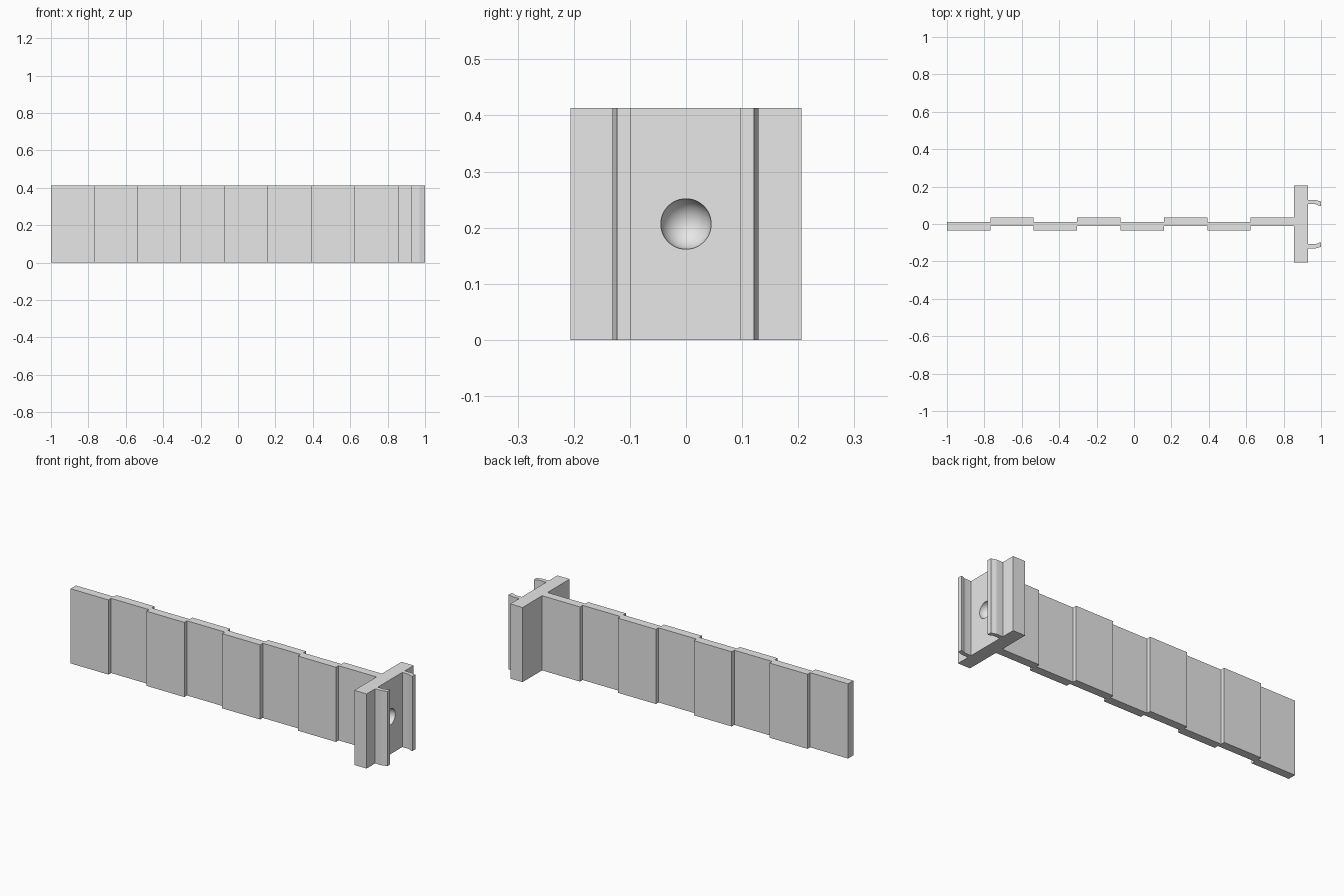
import bpy
import bmesh
import math

if "Cube" in bpy.data.objects:
    bpy.data.objects.remove(bpy.data.objects["Cube"], do_unlink=True)

HEIGHT = 0.413

grey = bpy.data.materials.new("plain grey")
grey.use_nodes = True
grey.diffuse_color = (0.8, 0.8, 0.8, 1)
grey.node_tree.nodes["Principled BSDF"].inputs["Base Color"].default_value = (0.8, 0.8, 0.8, 1)


def add_object(name, bm):
    mesh = bpy.data.meshes.new(name)
    bm.to_mesh(mesh)
    bm.free()
    mesh.materials.append(grey)
    obj = bpy.data.objects.new(name, mesh)
    bpy.context.collection.objects.link(obj)
    return obj


def extrude_profile(name, points):
    """Raise a plan outline to the full height."""
    bm = bmesh.new()
    face = bm.faces.new([bm.verts.new((x, y, 0)) for x, y in points])
    result = bmesh.ops.extrude_face_region(bm, geom=[face])
    top = [v for v in result["geom"] if isinstance(v, bmesh.types.BMVert)]
    bmesh.ops.translate(bm, verts=top, vec=(0, 0, HEIGHT))
    bmesh.ops.recalc_face_normals(bm, faces=bm.faces[:])
    return add_object(name, bm)


def smooth(obj):
    bpy.ops.object.select_all(action="DESELECT")
    obj.select_set(True)
    bpy.context.view_layer.objects.active = obj
    bpy.ops.object.shade_smooth_by_angle(angle=math.radians(35))


# Long stepped strip: panels alternate to the front and to the back
PANELS, START, END = 8, -1.0, 0.856
step = (END - START) / PANELS
lower, upper = [], []
for i in range(PANELS):
    y0, y1 = (-0.035, 0.012) if i % 2 == 0 else (-0.012, 0.035)
    for x in (START + i * step, START + (i + 1) * step):
        lower.append((x, y0))
        upper.append((x, y1))
extrude_profile("stepped_strip", lower + upper[::-1])

# Cross plate at the end of the strip
plate = extrude_profile("end_plate", [(END, -0.206), (0.931, -0.206),
                                      (0.931, 0.206), (END, 0.206)])

# Round dimple in the outer face of the plate
bm = bmesh.new()
bmesh.ops.create_uvsphere(bm, u_segments=48, v_segments=24, radius=0.045)
bmesh.ops.translate(bm, verts=bm.verts[:], vec=(0.931, 0, HEIGHT / 2))
cutter = add_object("dimple_cutter", bm)
cutter.hide_render = True
cut = plate.modifiers.new("dimple", "BOOLEAN")
cut.operation = "DIFFERENCE"
cut.solver = "EXACT"
cut.object = cutter
bpy.context.view_layer.objects.active = plate
bpy.ops.object.modifier_apply(modifier=cut.name)
bpy.data.objects.remove(cutter, do_unlink=True)
smooth(plate)

# Pair of clip rails whose tips bend gently inward
for side, name in ((1, "clip_rail_left"), (-1, "clip_rail_right")):
    outer, inner = [(0.93, 0.13)], [(0.93, 0.107)]
    for i in range(9):
        t = i / 8
        bend = 0.008 * (1 - math.cos(math.pi * t)) / 2
        x = 0.965 + 0.035 * t
        outer.append((x, 0.13 - bend))
        inner.append((x, 0.107 - bend * 1.2))
    rail = extrude_profile(name, [(x, side * y - 0.001) for x, y in outer + inner[::-1]])
    smooth(rail)
